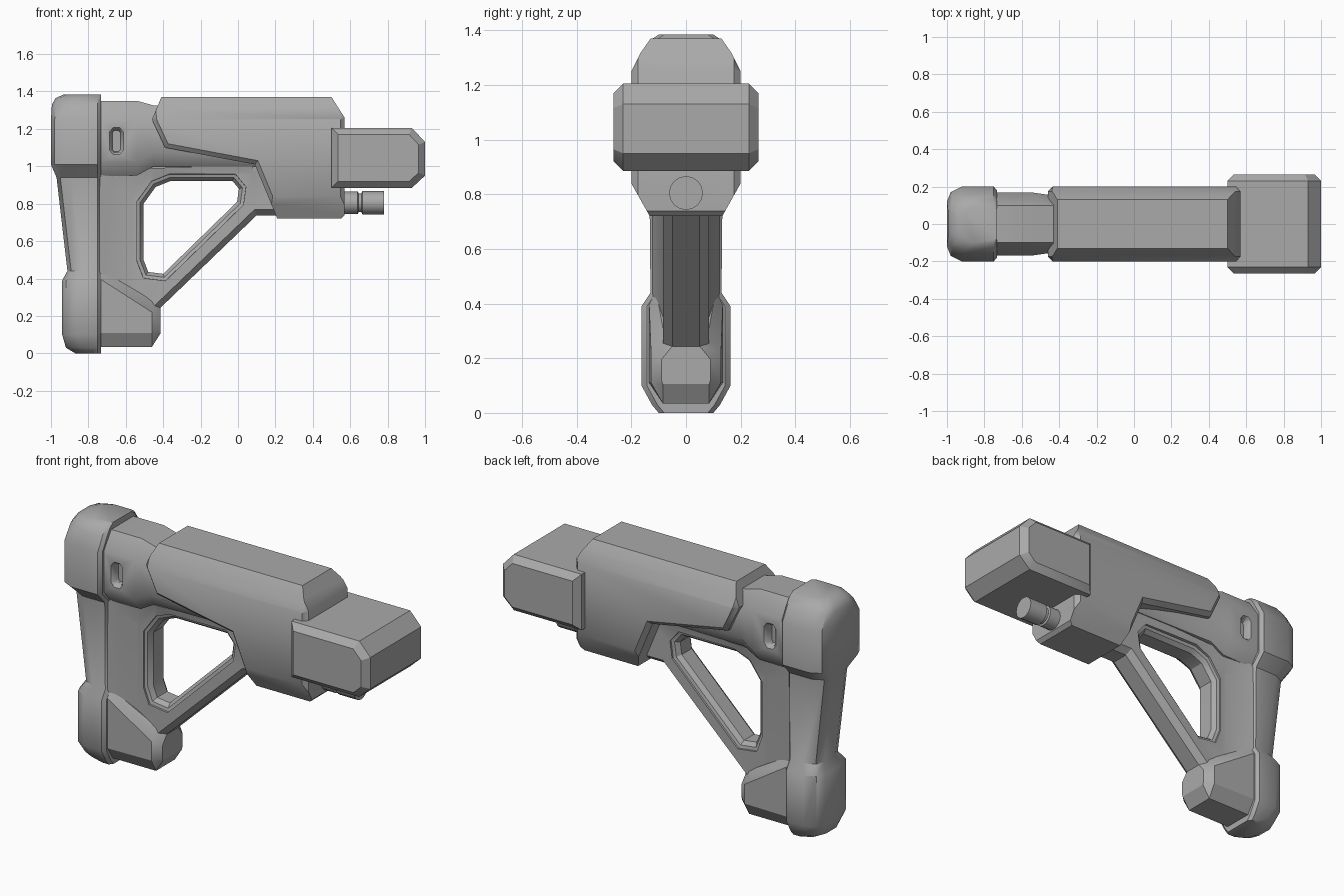
import bpy, bmesh, math
from mathutils import Vector

cube = bpy.data.objects.get("Cube")
if cube:
    bpy.data.objects.remove(cube, do_unlink=True)

grey = bpy.data.materials.new("matte grey")
grey.use_nodes = True
grey.diffuse_color = (0.4, 0.4, 0.4, 1)
grey.node_tree.nodes["Principled BSDF"].inputs["Base Color"].default_value = (0.4, 0.4, 0.4, 1)


def loft(name, rings):
    """Skin equal-length rings of points and cap both ends."""
    bm = bmesh.new()
    loops = [[bm.verts.new(p) for p in ring] for ring in rings]
    n = len(loops[0])
    for a, b in zip(loops, loops[1:]):
        for i in range(n):
            j = (i + 1) % n
            bm.faces.new((a[i], a[j], b[j], b[i]))
    bm.faces.new(loops[0])
    bm.faces.new(loops[-1])
    bmesh.ops.recalc_face_normals(bm, faces=bm.faces)
    mesh = bpy.data.meshes.new(name)
    bm.to_mesh(mesh)
    bm.free()
    mesh.materials.append(grey)
    obj = bpy.data.objects.new(name, mesh)
    bpy.context.collection.objects.link(obj)
    return obj


def inset(pts, d):
    """Offset a closed outline inwards by d (negative grows it)."""
    pts = [Vector(p) for p in pts]
    n = len(pts)
    area = sum(pts[i - 1].x * pts[i].y - pts[i].x * pts[i - 1].y for i in range(n))
    s = 1 if area > 0 else -1
    out = []
    for i, p in enumerate(pts):
        a = (p - pts[i - 1]).normalized()
        b = (pts[(i + 1) % n] - p).normalized()
        na, nb = Vector((-a.y, a.x)) * s, Vector((-b.y, b.x)) * s
        out.append(p + (na + nb) * (d / (1 + na.dot(nb))))
    return out


def side_prism(name, pts, layers):
    """Side outline (x, z) swept across y; layers are (y, inset)."""
    return loft(name, [[(p.x, y, p.y) for p in inset(pts, d)] for y, d in layers])


def chamfered(half, flat, d):
    return [(-half, d), (-flat, 0), (flat, 0), (half, d)]


def combine(obj, tool, operation):
    tool.hide_render = True
    mod = obj.modifiers.new("cut", "BOOLEAN")
    mod.operation, mod.object, mod.solver = operation, tool, "EXACT"
    bpy.context.view_layer.objects.active = obj
    bpy.ops.object.modifier_apply(modifier=mod.name)
    bpy.data.objects.remove(tool, do_unlink=True)


def finish(obj, angle=40):
    bpy.ops.object.select_all(action="DESELECT")
    obj.select_set(True)
    bpy.context.view_layer.objects.active = obj
    bpy.ops.object.shade_smooth_by_angle(angle=math.radians(angle))


# Cheek housing: side outline crossed with an eight-sided end outline
housing = side_prism("cheek_housing", [
    (-0.46, 1.25), (-0.41, 1.37), (0.50, 1.37), (0.57, 1.26), (0.57, 0.74),
    (0.55, 0.72), (0.21, 0.72), (0.09, 1.01), (-0.39, 1.10)],
    chamfered(0.202, 0.175, 0.025))
half = [(0.13, 1.37), (0.165, 1.32), (0.2, 1.25), (0.2, 0.84), (0.13, 0.715)]
outline = half + [(-y, z) for y, z in reversed(half)]
combine(housing, loft("housing_envelope", [[(x, y, z) for y, z in outline] for x in (-0.7, 0.8)]),
        "INTERSECT")
finish(housing)

# Receiver block at the forward end
block = side_prism("receiver_block", [
    (0.50, 0.885), (0.93, 0.885), (1.0, 0.95), (1.0, 1.13), (0.93, 1.205), (0.50, 1.205)],
    chamfered(0.265, 0.23, 0.035))
finish(block, 30)

# Grooved peg below the block
peg_steps = [(0.5, 0.06), (0.64, 0.06), (0.645, 0.05), (0.66, 0.05), (0.665, 0.062), (0.78, 0.062)]
peg = loft("peg", [[(x, r * math.cos(t * math.pi / 8), 0.805 + r * math.sin(t * math.pi / 8))
                    for t in range(16)] for x, r in peg_steps])
finish(peg)

# Butt pad: rounded plan rings stacked upwards as (z, rear x, half width)
pad_rings = []
for z, xr, w in [(0.0, -0.87, 0.10), (0.03, -0.92, 0.125), (0.10, -0.94, 0.163),
                 (0.39, -0.94, 0.163), (0.44, -0.912, 0.13), (0.94, -0.97, 0.135),
                 (1.01, -1.0, 0.2), (1.25, -1.0, 0.2), (1.33, -0.995, 0.155),
                 (1.365, -0.975, 0.13), (1.385, -0.93, 0.10)]:
    right = [(-0.733, w - 0.02), (-0.75, w), (xr + 0.08, w), (xr + 0.02, w - 0.03), (xr, w - 0.08)]
    pad_rings.append([(x, y, z) for x, y in right] + [(x, -y, z) for x, y in reversed(right)])
finish(loft("butt_pad", pad_rings))


def octagon_loft(name, stations):
    """Stations: x, bottom, side bottom, side top, top, side half width, bottom and top half width."""
    rings = []
    for x, b, sb, st, t, w, wb, wt in stations:
        right = [(wb, b), (w, sb), (w, st), (wt, t)]
        rings.append([(x, y, z) for y, z in right] + [(x, -y, z) for y, z in reversed(right)])
    return loft(name, rings)


# Tube sleeve between pad and housing
sleeve = octagon_loft("tube_sleeve", [
    (-0.74, 0.945, 1.02, 1.25, 1.35, 0.168, 0.11, 0.10),
    (-0.54, 0.95, 1.02, 1.25, 1.35, 0.168, 0.11, 0.10),
    (-0.45, 1.0, 1.07, 1.22, 1.325, 0.155, 0.11, 0.10),
    (0.15, 1.0, 1.05, 1.20, 1.30, 0.15, 0.10, 0.09)])

# Sling slot sunk into each side of the sleeve
slot = [(-0.69, 1.085), (-0.67, 1.06), (-0.63, 1.06), (-0.61, 1.085),
        (-0.61, 1.185), (-0.63, 1.21), (-0.67, 1.21), (-0.69, 1.185)]
for s in (-1, 1):
    combine(sleeve, side_prism("slot_cutter", slot,
            [(s * 0.12, 0.018), (s * 0.155, 0.014), (s * 0.172, 0)]), "DIFFERENCE")
finish(sleeve)

# Skeleton frame with chamfered outline and triangular opening
frame = side_prism("skeleton_frame", [
    (-0.74, 0.2), (-0.46, 0.2), (0.10, 0.738), (0.3, 0.738), (0.3, 1.03), (-0.74, 1.03)],
    chamfered(0.085, 0.05, 0.03))
flare = octagon_loft("frame_flare", [
    (-0.74, 0.25, 0.3, 0.9, 0.99, 0.122, 0.122, 0.122),
    (-0.69, 0.25, 0.3, 0.9, 0.99, 0.108, 0.108, 0.115),
    (-0.57, 0.25, 0.3, 0.85, 0.99, 0.084, 0.084, 0.105),
    (-0.45, 0.3, 0.35, 0.9, 0.99, 0.08, 0.08, 0.1),
    (0.08, 0.9, 0.92, 0.95, 1.01, 0.08, 0.08, 0.1)])
combine(frame, flare, "UNION")
opening = [(-0.505, 0.80), (-0.44, 0.89), (-0.36, 0.922), (-0.03, 0.922), (0.005, 0.88),
           (-0.005, 0.81), (-0.40, 0.425), (-0.48, 0.435), (-0.505, 0.50)]
combine(frame, side_prism("opening_cutter", opening, [
    (-0.2, -0.045), (-0.075, -0.035), (-0.07, -0.018), (-0.045, 0),
    (0.045, 0), (0.07, -0.018), (0.075, -0.035), (0.2, -0.045)]), "DIFFERENCE")
finish(frame, 30)

# Toe block at the foot of the pad
toe = octagon_loft("toe_block", [
    (-0.74, 0.035, 0.11, 0.40, 0.45, 0.135, 0.085, 0.11),
    (-0.46, 0.035, 0.11, 0.22, 0.285, 0.128, 0.085, 0.08),
    (-0.415, 0.105, 0.12, 0.195, 0.245, 0.09, 0.085, 0.05)])
finish(toe, 30)
